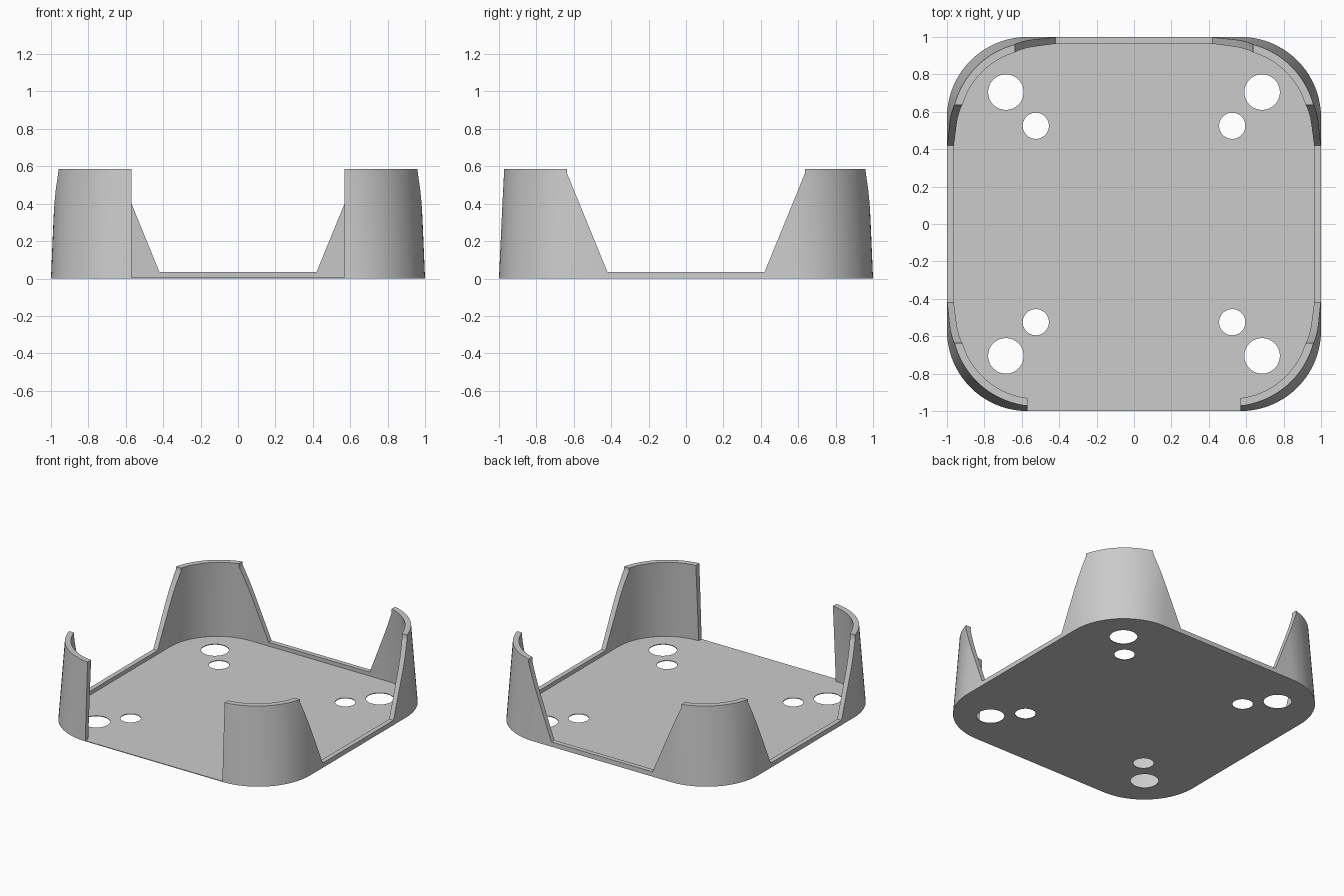
import bpy, bmesh, math
from math import sin, cos, pi

if "Cube" in bpy.data.objects:
    bpy.data.objects.remove(bpy.data.objects["Cube"], do_unlink=True)

HEIGHT = 0.585      # top of the corner walls
FLOOR = 0.005       # floor thickness
RAIL = 0.035        # low rail on the sides and back
OPEN = 0.57         # half width of the front opening

grey = bpy.data.materials.new("plain grey")
grey.use_nodes = True
colour = (0.6, 0.6, 0.6, 1)
grey.diffuse_color = colour
grey.node_tree.nodes["Principled BSDF"].inputs["Base Color"].default_value = colour


def rounded_square(centre, radius, z, steps=20):
    """Square outline with its corner arcs centred at (+-centre, +-centre)."""
    points = []
    for corner in range(4):
        a0 = corner * pi / 2
        sx = 1 if corner in (0, 3) else -1
        sy = 1 if corner in (0, 1) else -1
        for i in range(steps + 1):
            a = a0 + i / steps * pi / 2
            points.append((sx * centre + radius * cos(a),
                           sy * centre + radius * sin(a), z))
    return points


def loft(name, bottom, top):
    """Closed solid between two matching outlines."""
    bm = bmesh.new()
    low = [bm.verts.new(p) for p in bottom]
    high = [bm.verts.new(p) for p in top]
    bm.faces.new(low[::-1])
    bm.faces.new(high)
    n = len(low)
    for i in range(n):
        j = (i + 1) % n
        bm.faces.new((low[i], low[j], high[j], high[i]))
    bmesh.ops.recalc_face_normals(bm, faces=bm.faces)
    mesh = bpy.data.meshes.new(name)
    bm.to_mesh(mesh)
    bm.free()
    obj = bpy.data.objects.new(name, mesh)
    bpy.context.collection.objects.link(obj)
    mesh.materials.append(grey)
    return obj


def cut(target, cutter):
    """Subtract the cutter and discard it."""
    mod = target.modifiers.new("cut", 'BOOLEAN')
    mod.operation = 'DIFFERENCE'
    mod.solver = 'EXACT'
    mod.object = cutter
    bpy.context.view_layer.objects.active = target
    bpy.ops.object.modifier_apply(modifier=mod.name)
    bpy.data.objects.remove(cutter, do_unlink=True)


# Tapered tray, hollowed out to a thin wall
tray = loft("corner_tray", rounded_square(0.57, 0.43, 0),
            rounded_square(0.52, 0.455, HEIGHT))
cut(tray, loft("hollow", rounded_square(0.57, 0.395, FLOOR),
               rounded_square(0.52, 0.413, HEIGHT + 0.01)))

# Sloped openings through both sides and the back
half = [(0.42, RAIL), (0.635, 0.56), (0.635, 0.8)]
opening = half + [(-u, z) for u, z in reversed(half)]
cut(tray, loft("side_opening", [(-1.2, u, z) for u, z in opening],
               [(1.2, u, z) for u, z in opening]))
cut(tray, loft("back_opening", [(u, 0, z) for u, z in opening],
               [(u, 1.2, z) for u, z in opening]))

# Straight front opening down to the floor
gap = [(-OPEN, FLOOR), (OPEN, FLOOR), (OPEN, 0.8), (-OPEN, 0.8)]
cut(tray, loft("front_opening", [(u, -1.2, z) for u, z in gap],
               [(u, -0.8, z) for u, z in gap]))

# Large and small round holes near each corner
for sx in (-1, 1):
    for sy in (-1, 1):
        for x, y, r in ((0.685, 0.705, 0.095), (0.525, 0.525, 0.07)):
            ring = [(sx * x + r * cos(i * pi / 20), sy * y + r * sin(i * pi / 20))
                    for i in range(40)]
            cut(tray, loft("hole", [(u, v, -0.1) for u, v in ring],
                           [(u, v, 0.02) for u, v in ring]))

# Smooth curved walls with crisp rims
bpy.ops.object.select_all(action='DESELECT')
tray.select_set(True)
bpy.context.view_layer.objects.active = tray
bpy.ops.object.shade_smooth_by_angle(angle=math.radians(30))
